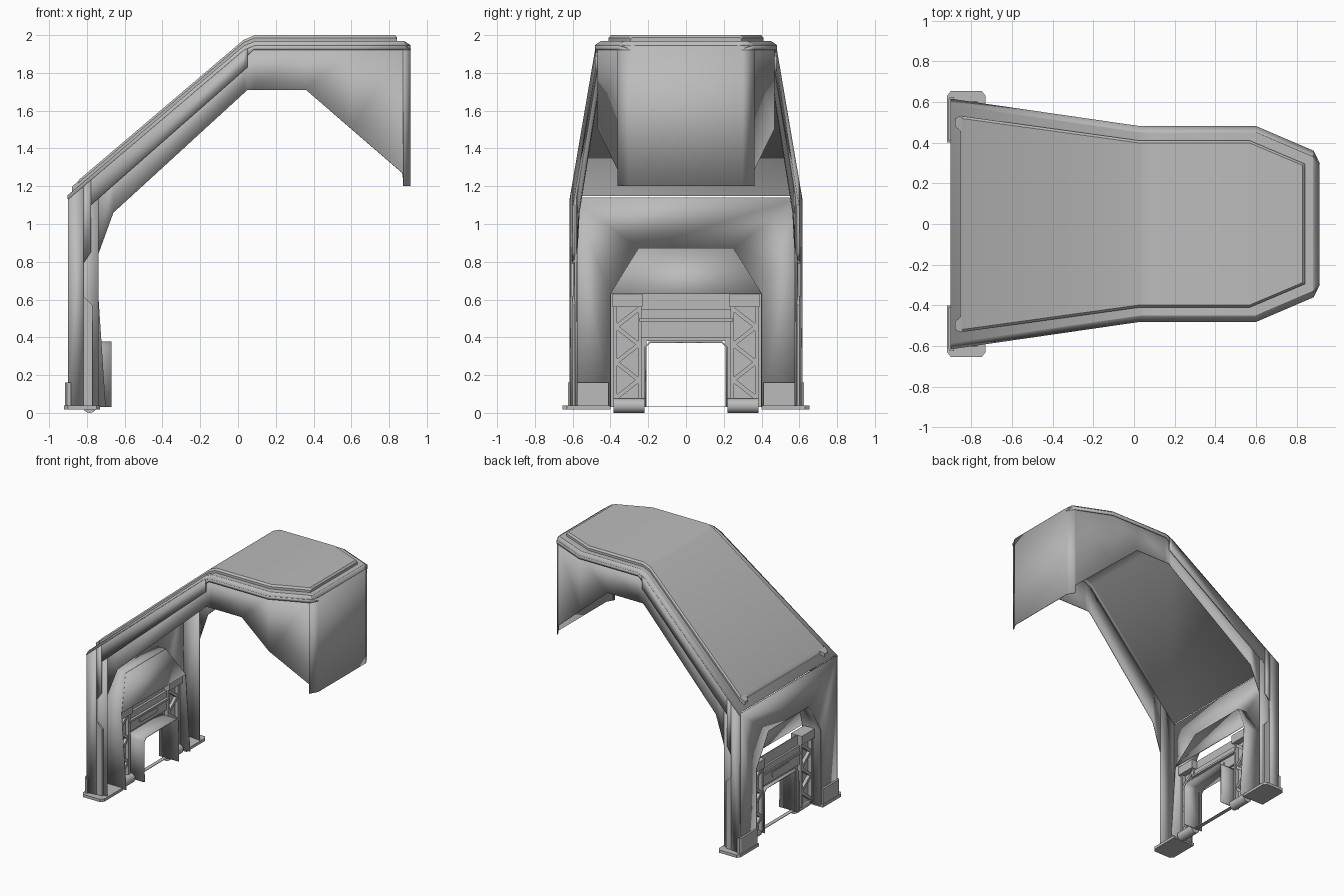
import bpy, bmesh, math

if "Cube" in bpy.data.objects:
    bpy.data.objects.remove(bpy.data.objects["Cube"])

grey = bpy.data.materials.new("plain grey")
grey.use_nodes = True
grey.diffuse_color = (0.5, 0.5, 0.5, 1)
grey.node_tree.nodes["Principled BSDF"].inputs["Base Color"].default_value = (0.5, 0.5, 0.5, 1)


def build(name, verts, faces, mirror=False, thick=0):
    bm = bmesh.new()
    vs = [bm.verts.new(v) for v in verts]
    for f in faces:
        bm.faces.new([vs[i] for i in f])
    bmesh.ops.remove_doubles(bm, verts=bm.verts, dist=0.0005)
    bmesh.ops.recalc_face_normals(bm, faces=bm.faces)
    me = bpy.data.meshes.new(name)
    bm.to_mesh(me)
    bm.free()
    me.materials.append(grey)
    ob = bpy.data.objects.new(name, me)
    bpy.context.collection.objects.link(ob)
    if thick:
        mod = ob.modifiers.new("thickness", 'SOLIDIFY')
        mod.thickness, mod.offset = thick, 0
    if mirror:
        mod = ob.modifiers.new("mirror", 'MIRROR')
        mod.use_axis = (False, True, False)
    bpy.ops.object.select_all(action='DESELECT')
    ob.select_set(True)
    bpy.context.view_layer.objects.active = ob
    bpy.ops.object.shade_smooth_by_angle(angle=math.radians(25))
    return ob


def loft(name, rings, closed=True, caps=True, **kw):
    n = len(rings[0])
    faces = []
    for k in range(len(rings) - 1):
        for i in range(n if closed else n - 1):
            j = (i + 1) % n
            faces.append((k * n + i, k * n + j, k * n + n + j, k * n + n + i))
    if closed and caps:
        faces += [tuple(range(n)), tuple(range((len(rings) - 1) * n, len(rings) * n))]
    return build(name, [p for r in rings for p in r], faces, **kw)


def prism(name, axis, pts, a, b, **kw):
    place = {'x': lambda p, t: (t, p[0], p[1]),
             'y': lambda p, t: (p[0], t, p[1]),
             'z': lambda p, t: (p[0], p[1], t)}[axis]
    return loft(name, [[place(p, t) for p in pts] for t in (a, b)], **kw)


def box(name, x, y, z, **kw):
    return prism(name, 'x', [(y[0], z[0]), (y[1], z[0]), (y[1], z[1]), (y[0], z[1])], *x, **kw)


def lerp(table, x):
    for (a, u), (b, v) in zip(table, table[1:]):
        if x <= b:
            return u + (v - u) * (x - a) / (b - a)
    return table[-1][1]


# Plan half-width and roof height along the length
WIDTH = [(-0.9, 0.615), (0.03, 0.48), (0.6, 0.48), (0.88, 0.36), (0.91, 0.3)]
ROOF = [(-0.9, 1.15), (0.03, 1.94), (0.09, 1.965), (0.88, 1.965), (0.91, 1.945)]
BREAKS = [0.03, 0.09, 0.6, 0.88]
width = lambda x: lerp(WIDTH, x)
roof = lambda x: lerp(ROOF, x)


# Side skins: a strip from a lower outline up to the roof edge
def skin(name, pts, inset, thick):
    rows = []
    for (x0, z0), (x1, z1) in zip(pts, pts[1:]):
        rows.append((x0, z0))
        rows += [(x, z0 + (z1 - z0) * (x - x0) / (x1 - x0)) for x in BREAKS if x0 < x < x1]
    rows.append(pts[-1])
    rings = [[(x, width(x) - inset, z), (x, width(x) - inset, roof(x) - 0.02)] for x, z in rows]
    return loft(name, rings, closed=False, mirror=True, thick=thick)


skin("pillar_side", [(-0.895, 0.03), (-0.74, 0.03)], 0.014, 0.006)
skin("side_panel", [(-0.74, 0.84), (-0.66, 1.06), (0.05, 1.71), (0.36, 1.71),
                    (0.87, 1.27), (0.88, 1.2)], 0.014, 0.006)
skin("pillar_band", [(-0.9, 0.03), (-0.82, 0.03)], 0.005, 0.012)
skin("band_shoulder", [(-0.82, 0.79), (-0.78, 0.85)], 0.005, 0.012)
skin("slope_band", [(-0.78, 1.1), (0.05, 1.83)], 0.005, 0.012)
skin("top_band", [(0.05, 1.89), (0.08, 1.92), (0.91, 1.92)], 0.005, 0.012)
y = width(-0.8)
prism("pillar_lower_band", 'y', [(-0.82, 0.03), (-0.77, 0.03), (-0.77, 0.57), (-0.82, 0.62)],
      y - 0.014, y + 0.001, mirror=True)

# Front visor and its corner strips
visor_plan = [(0.875, -0.36), (0.91, -0.3), (0.91, 0.3), (0.875, 0.36)]
prism("visor", 'z', visor_plan, 1.2, 1.945, closed=False, thick=0.006)

# Roof shell with chamfered rim
rings = []
for x, _ in ROOF[:3] + [(0.6, 0), (0.88, 0), (0.91, 0)]:
    w, z = width(x), roof(x)
    rings.append([(x, -w, z - 0.02), (x, 0.03 - w, z), (x, w - 0.03, z), (x, w, z - 0.02)])
loft("roof", rings, closed=False, thick=0.006)

# Raised roof panel and its lower corner tabs
rings = []
for x, w, h in [(-0.855, 0.53, 0.022), (-0.84, 0.53, 0.035), (0.03, 0.41, 0.035), (0.09, 0.41, 0.035),
                (0.57, 0.41, 0.035), (0.83, 0.3, 0.035), (0.842, 0.295, 0.022)]:
    z = roof(x)
    half = [(x, w, z), (x, w, z + h * 0.6), (x, w - 0.012, z + h)]
    rings.append(half + [(a, -b, c) for a, b, c in reversed(half)])
loft("roof_panel", rings)
rings = []
for x, a, b in [(-0.88, 0.48, 0.52), (-0.845, 0.45, 0.535)]:
    z = roof(x)
    rings.append([(x, a, z), (x, b, z), (x, b, z + 0.03), (x, a, z + 0.03)])
loft("panel_corner_tab", rings, mirror=True)

# Rear wall with chamfered gate opening
wall = [(0.61, 0.03), (0.61, 1.14), (-0.61, 1.14), (-0.61, 0.03)]
gate = [(-0.4, 0.03), (-0.4, 0.63), (-0.25, 0.87), (0.25, 0.87), (0.4, 0.63), (0.4, 0.03)]
outline = wall + gate
build("rear_wall", [(-0.897, a, b) for a, b in outline], [tuple(range(len(outline)))], thick=0.006)

# Gate hood and its sloping inner face
depth = [-0.7, -0.74, -0.81, -0.81, -0.74, -0.7]
inner = [(d, a, b) for d, (a, b) in zip(depth, gate)]
loft("gate_hood", [[(-0.9, a, b) for a, b in gate], inner], closed=False, thick=0.006)
build("hood_face", inner[1:5], [(0, 1, 2, 3)], thick=0.006)

# Gate back plate around the doorway
plate = [(0.4, 0.03), (0.4, 0.63), (-0.4, 0.63), (-0.4, 0.03),
         (-0.21, 0.03), (-0.21, 0.38), (0.21, 0.38), (0.21, 0.03)]
prism("gate_plate", 'x', plate, -0.815, -0.808)

# Lattice columns: rails, zigzag bars, head block, round base
for name, a, b in (("inner", 0.235, 0.255), ("outer", 0.365, 0.385)):
    box("column_rail_" + name, (-0.845, -0.78), (a, b), (0.06, 0.58), mirror=True)
levels = [0.08 + 0.094 * i for i in range(6)]
for i, (z0, z1) in enumerate(zip(levels, levels[1:])):
    a, b = (0.25, 0.37) if i % 2 else (0.37, 0.25)
    prism("column_bar", 'x', [(a, z0 - 0.014), (b, z1 - 0.014), (b, z1 + 0.014), (a, z0 + 0.014)],
          -0.84, -0.785, mirror=True)
box("column_head", (-0.855, -0.76), (0.23, 0.39), (0.56, 0.63), mirror=True)
circle = [(-0.785 + 0.038 * math.cos(math.tau * i / 16), 0.038 + 0.038 * math.sin(math.tau * i / 16))
          for i in range(16)]
prism("column_base", 'y', circle, 0.22, 0.385, mirror=True)

# Cross beam, ledge and slot plate above the door
box("door_beam", (-0.83, -0.79), (-0.235, 0.235), (0.4, 0.55))
box("door_ledge", (-0.84, -0.77), (-0.25, 0.25), (0.485, 0.5))
slot = [(-0.11, 0.44), (-0.1, 0.43), (0.1, 0.43), (0.11, 0.44),
        (0.11, 0.46), (0.1, 0.47), (-0.1, 0.47), (-0.11, 0.46)]
prism("slot_plate", 'x', slot, -0.834, -0.784)

# Door frame tunnel and threshold
frame = [(-0.215, 0.03), (-0.215, 0.35), (-0.19, 0.375), (0.19, 0.375), (0.215, 0.35), (0.215, 0.03)]
prism("door_frame", 'x', frame, -0.84, -0.67, closed=False, thick=0.008)
box("threshold", (-0.8, -0.77), (-0.21, 0.21), (0.03, 0.034))

# Pillar feet and ankle guards
foot = [(-0.92, 0.4), (-0.92, 0.63), (-0.9, 0.655), (-0.75, 0.655), (-0.73, 0.63), (-0.73, 0.4)]
prism("foot_plate", 'z', foot, 0.018, 0.04, mirror=True)
guard = [(-0.915, 0.41), (-0.915, 0.61), (-0.905, 0.625), (-0.885, 0.625), (-0.885, 0.41)]
prism("ankle_guard", 'z', guard, 0.04, 0.16, mirror=True)
